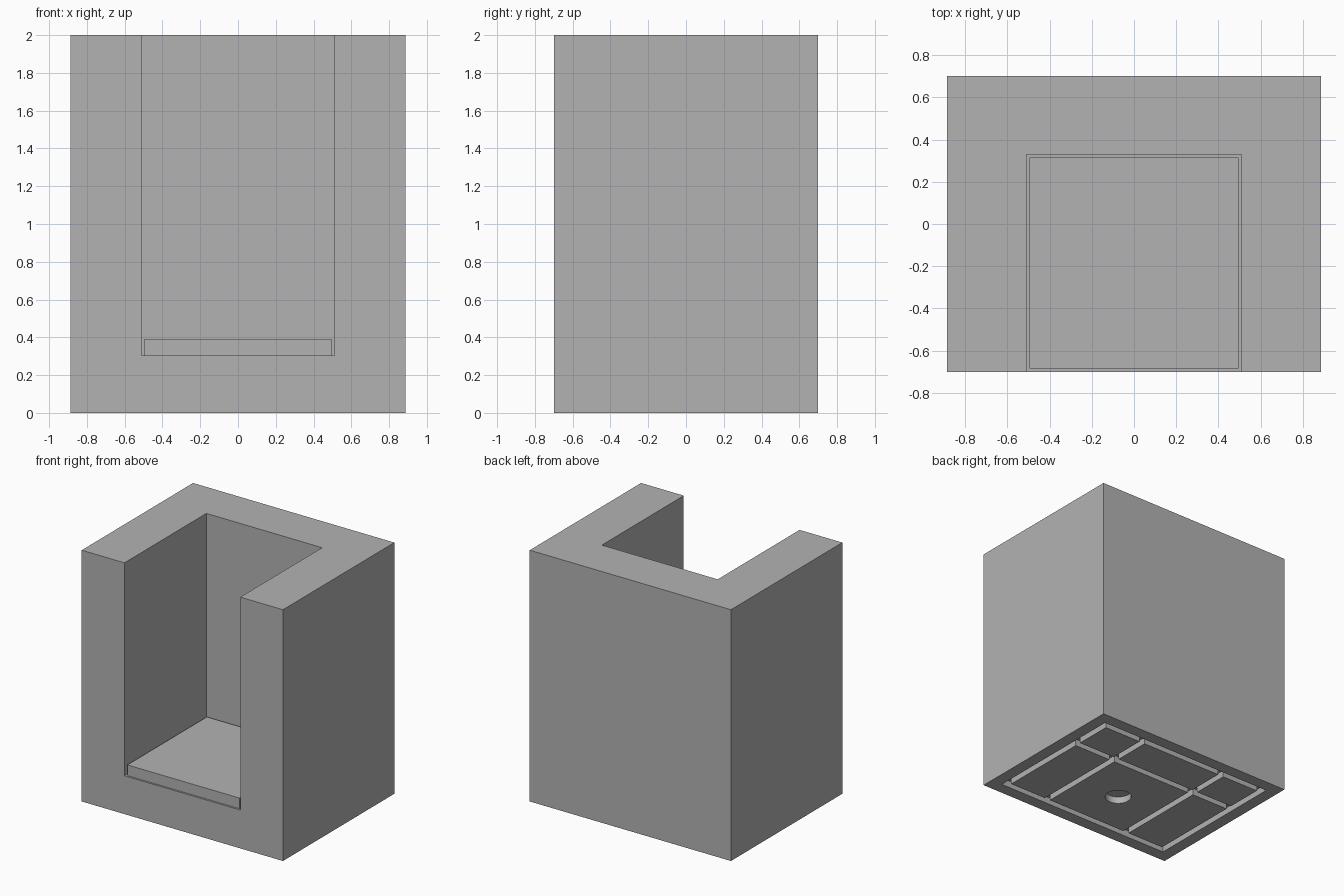
import bpy

if "Cube" in bpy.data.objects:
    bpy.data.objects.remove(bpy.data.objects["Cube"], do_unlink=True)

grey = bpy.data.materials.new("plain_grey")
grey.use_nodes = True
grey.diffuse_color = (0.45, 0.45, 0.45, 1)
for node in grey.node_tree.nodes:
    if node.type == 'BSDF_PRINCIPLED':
        node.inputs["Base Color"].default_value = grey.diffuse_color

W, D, H = 0.886, 0.70, 2.0          # half width, half depth, height
SLOT, SLOT_BACK, FLOOR = 0.51, 0.33, 0.305
MARGIN, GROOVE, DEPTH = 0.097, 0.05, 0.055


def box(name, x0, x1, y0, y1, z0, z1):
    bpy.ops.mesh.primitive_cube_add(size=1)
    ob = bpy.context.object
    ob.name = name
    for v in ob.data.vertices:
        v.co.x = x1 if v.co.x > 0 else x0
        v.co.y = y1 if v.co.y > 0 else y0
        v.co.z = z1 if v.co.z > 0 else z0
    ob.data.materials.append(grey)
    return ob


def carve(target, cutter):
    cutter.hide_render = True
    mod = target.modifiers.new("carve", 'BOOLEAN')
    mod.operation = 'DIFFERENCE'
    mod.solver = 'EXACT'
    mod.object = cutter
    bpy.context.view_layer.objects.active = target
    bpy.ops.object.modifier_apply(modifier=mod.name)
    bpy.data.objects.remove(cutter, do_unlink=True)


# Block body with an open-front alcove
body = box("body", -W, W, -D, D, 0, H)
carve(body, box("alcove_cutter", -SLOT, SLOT, -D - 0.2, SLOT_BACK, FLOOR, H + 0.2))

# Grooves in the underside: an outer ring, two dividers and one cross groove
gx, gy = W - MARGIN, D - MARGIN
for x in (-gx, -0.41, 0.36, gx - GROOVE):
    carve(body, box("groove_cutter", x, x + GROOVE, -gy, gy, -0.1, DEPTH))
for y in (-gy, 0.20, gy - GROOVE):
    carve(body, box("groove_cutter", -gx, gx, y, y + GROOVE, -0.1, DEPTH))

# Round socket in the middle panel of the underside
bpy.ops.mesh.primitive_cylinder_add(vertices=48, radius=0.098, depth=0.2,
                                    location=(0, -0.185, DEPTH - 0.1))
carve(body, bpy.context.object)

bpy.ops.object.select_all(action='DESELECT')
body.select_set(True)
bpy.context.view_layer.objects.active = body
bpy.ops.object.shade_smooth_by_angle()

# Thin seat pad resting on the alcove floor
box("seat_pad", -0.495, 0.495, -0.685, 0.315, FLOOR, 0.39)
